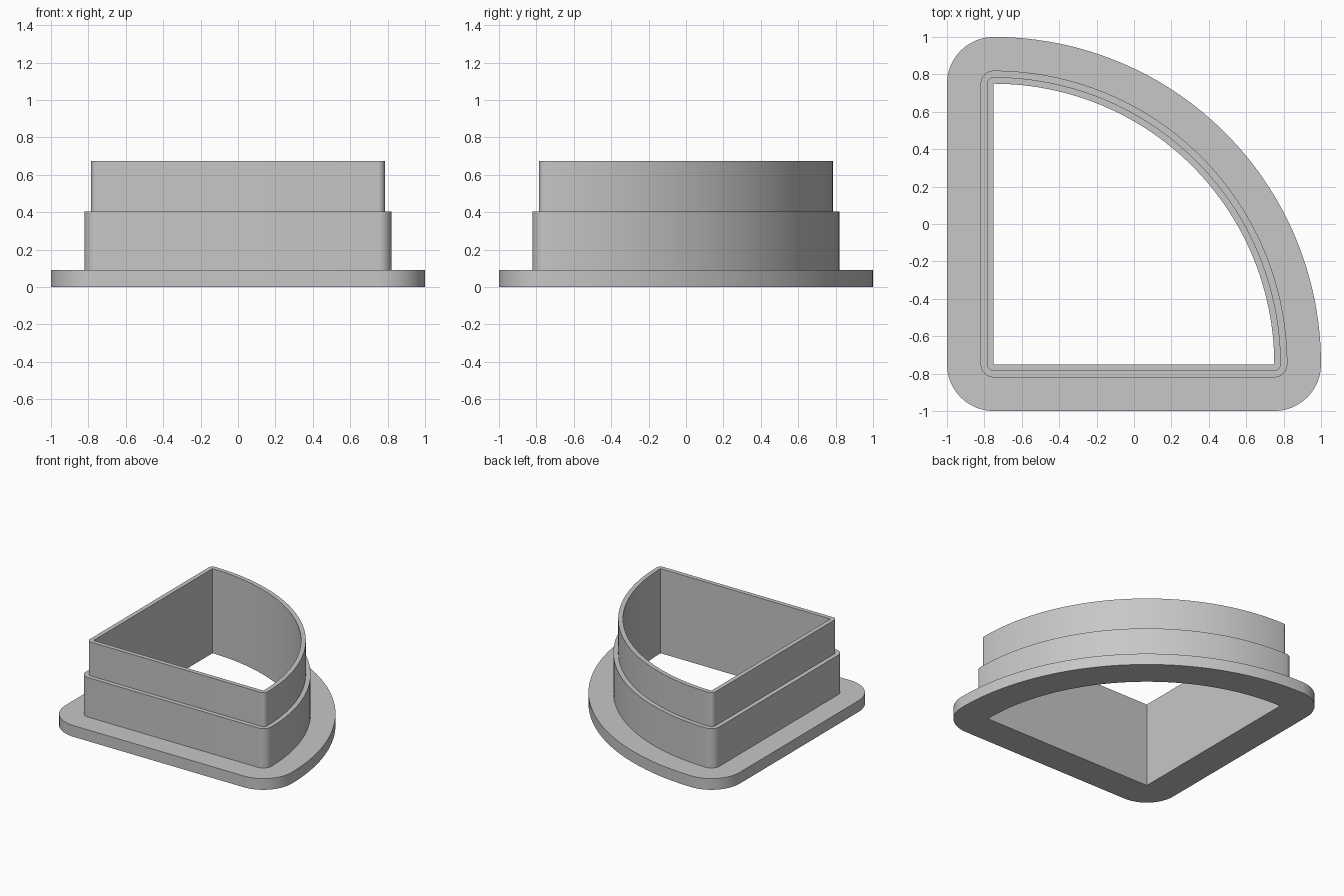
import bpy
import bmesh
from math import cos, sin, radians

cube = bpy.data.objects.get("Cube")
if cube:
    bpy.data.objects.remove(cube, do_unlink=True)

HALF = 0.75          # half width of the quarter-circle opening
RADIUS = 2 * HALF    # radius of the opening's curved side
ARC_STEPS = 48
CORNER_STEPS = 12


def arc(cx, cy, radius, start, steps):
    """Points along a 90 degree arc, both ends included."""
    angles = [radians(start + 90 * i / steps) for i in range(steps + 1)]
    return [(cx + radius * cos(a), cy + radius * sin(a)) for a in angles]


def outline(offset):
    """Quarter circle grown outwards by offset, with rounded corners."""
    return (arc(-HALF, -HALF, RADIUS + offset, 0, ARC_STEPS)
            + arc(-HALF, HALF, offset, 90, CORNER_STEPS)
            + arc(-HALF, -HALF, offset, 180, CORNER_STEPS)
            + arc(HALF, -HALF, offset, 270, CORNER_STEPS))


# Wall section as (offset, height): flange, thick lower wall, thin upper wall
section = [(0, 0), (0.25, 0), (0.25, 0.09), (0.07, 0.09),
           (0.07, 0.405), (0.035, 0.405), (0.035, 0.675), (0, 0.675)]

# Sweep the section around the outline
bm = bmesh.new()
rings = [[bm.verts.new((x, y, z)) for x, y in outline(d)] for d, z in section]
for k, ring in enumerate(rings):
    above = rings[(k + 1) % len(rings)]
    for i in range(len(ring)):
        j = (i + 1) % len(ring)
        bm.faces.new((ring[i], ring[j], above[j], above[i]))
bmesh.ops.remove_doubles(bm, verts=bm.verts, dist=0.0001)
bmesh.ops.recalc_face_normals(bm, faces=bm.faces)

mesh = bpy.data.meshes.new("stepped_quarter_ring")
bm.to_mesh(mesh)
bm.free()
ring_obj = bpy.data.objects.new("stepped_quarter_ring", mesh)
bpy.context.collection.objects.link(ring_obj)

# Plain grey material
grey = bpy.data.materials.new("grey")
grey.use_nodes = True
colour = (0.57, 0.57, 0.57, 1)
grey.diffuse_color = colour
grey.node_tree.nodes["Principled BSDF"].inputs["Base Color"].default_value = colour
mesh.materials.append(grey)

# Smooth curved walls, sharp steps
bpy.ops.object.select_all(action="DESELECT")
ring_obj.select_set(True)
bpy.context.view_layer.objects.active = ring_obj
bpy.ops.object.shade_smooth_by_angle(angle=radians(30))
